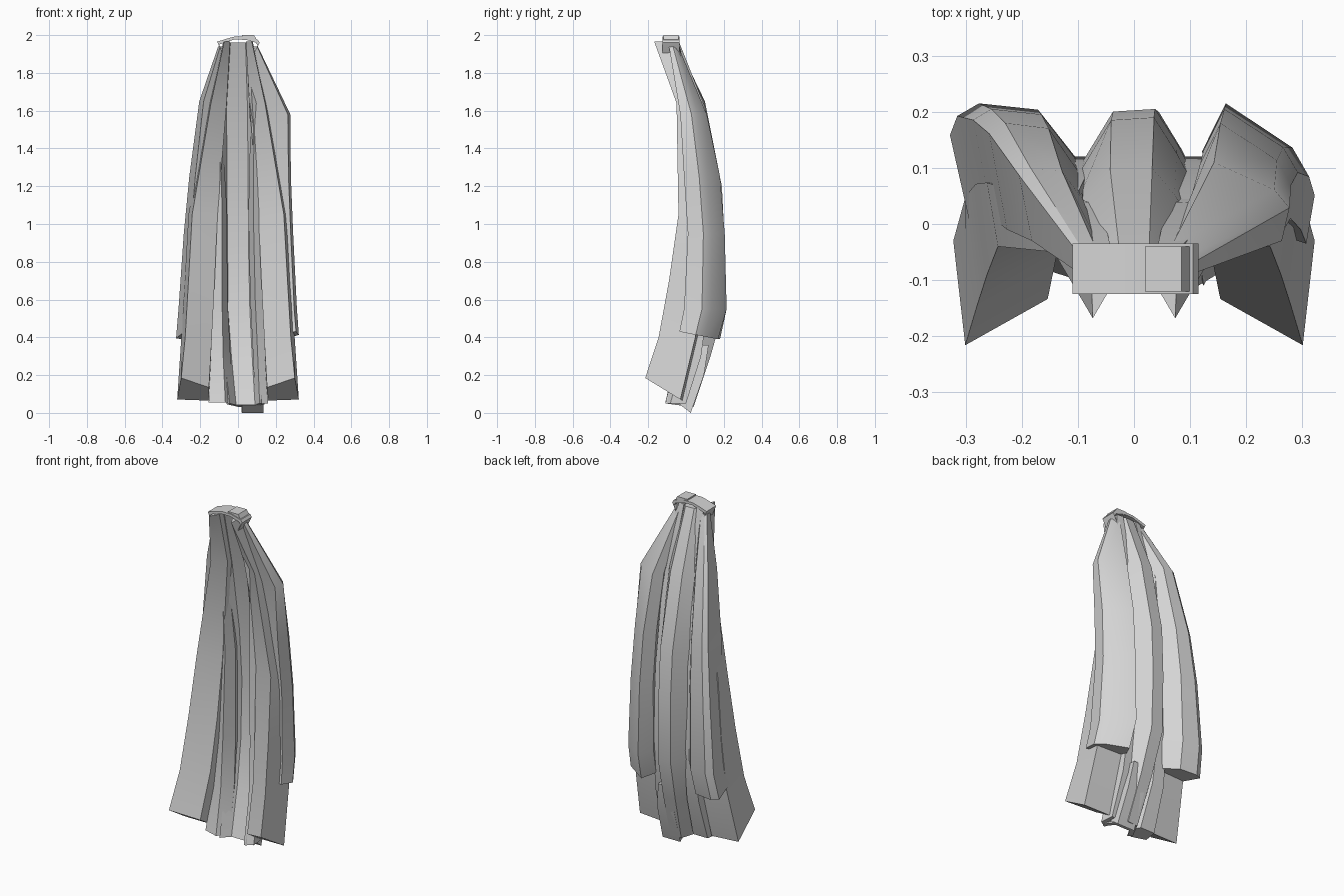
import bpy, bmesh, math

cloth = bpy.data.materials.new("grey cloth")
cloth.diffuse_color = (0.66, 0.66, 0.66, 1)


def finish(name, bm):
    bmesh.ops.recalc_face_normals(bm, faces=bm.faces)
    me = bpy.data.meshes.new(name)
    bm.to_mesh(me)
    bm.free()
    me.materials.append(cloth)
    ob = bpy.data.objects.new(name, me)
    bpy.context.collection.objects.link(ob)
    me.shade_smooth()
    me.set_sharp_from_angle(angle=math.radians(30))
    return ob


def fold(name, shape, levels, side=1, tilt=0.0):
    """Loft a unit cross-section through levels (z, x0, x1, y0, y1).
    The hem is tilted so that its front lies higher by tilt."""
    bm = bmesh.new()
    rings = []
    for i, (z, x0, x1, y0, y1) in enumerate(levels):
        t = tilt if i == len(levels) - 1 else 0
        rings.append([bm.verts.new((side * (x0 + u * (x1 - x0)),
                                    y0 + v * (y1 - y0), z + t * (1 - v)))
                      for u, v in shape])
    n = len(shape)
    for a, b in zip(rings, rings[1:]):
        for i in range(n):
            j = (i + 1) % n
            bm.faces.new((a[i], a[j], b[j], b[i]))
    bm.faces.new(rings[0])
    bm.faces.new(rings[-1])
    return finish(name, bm)


# front panels: wide flaps that kick forward at the hem
front_shape = [(0.88, 0), (0.05, 0.42), (0.05, 1), (1, 0.95)]
front_levels = [(1.965, 0.04, 0.078, -0.168, -0.04),
                (1.64, 0.055, 0.155, -0.05, 0.04),
                (1.05, 0.10, 0.262, -0.04, 0.08),
                (0.70, 0.115, 0.282, -0.09, 0.08),
                (0.40, 0.13, 0.30, -0.145, 0.06),
                (0.065, 0.145, 0.322, -0.216, -0.02)]
fold("front_panel_right", front_shape, front_levels, 1, 0.12)
fold("front_panel_left", front_shape, front_levels, -1, 0.12)

# rear side folds: drapes that stop well above the hem, the right one squarer at the shoulder
fold("rear_fold_right", [(0.1, 0.62), (0.3, 1), (0.86, 0.65), (1, 0.42), (0.93, 0), (0.2, 0.25)],
     [(1.94, 0.05, 0.105, -0.09, -0.04),
      (1.58, 0.085, 0.277, -0.03, 0.11),
      (1.25, 0.10, 0.28, -0.01, 0.18),
      (0.95, 0.105, 0.292, 0.01, 0.205),
      (0.55, 0.10, 0.312, -0.01, 0.215),
      (0.39, 0.11, 0.322, -0.035, 0.17)], 1, 0.04)
fold("rear_fold_left", [(0, 0.55), (0.33, 0.95), (0.82, 1), (1, 0.9), (0.8, 0), (0.2, 0.25)],
     [(1.94, 0.05, 0.105, -0.09, -0.04),
      (1.65, 0.09, 0.205, -0.03, 0.10),
      (1.25, 0.10, 0.258, -0.01, 0.18),
      (0.95, 0.105, 0.287, 0.01, 0.205),
      (0.55, 0.10, 0.315, -0.01, 0.215),
      (0.39, 0.11, 0.328, -0.035, 0.18)], -1, 0.04)

# centre back: broad ridge, hollow towards the front
fold("centre_back",
     [(0.33, 0.97), (0.67, 1), (0.85, 0.6), (1, 0.2), (0.92, 0), (0.75, 0.42), (0.25, 0.42),
      (0.08, 0), (0, 0.2)],
     [(1.96, -0.08, 0.08, -0.10, -0.035),
      (1.62, -0.115, 0.105, -0.02, 0.10),
      (1.20, -0.115, 0.11, 0.03, 0.19),
      (0.90, -0.11, 0.11, 0.05, 0.205),
      (0.55, -0.11, 0.12, 0.03, 0.20),
      (0.30, -0.09, 0.13, -0.02, 0.13),
      (0.03, -0.06, 0.14, -0.11, 0.04)], 1, 0.02)

# inner folds between the front panels and the centre back
inner_shape = [(0.35, 0), (0, 0.55), (0.2, 1), (0.9, 1), (1, 0.25)]
fold("inner_fold_right", inner_shape,
     [(1.92, 0.045, 0.08, -0.09, -0.05),
      (1.50, 0.065, 0.12, -0.015, 0.06),
      (1.05, 0.055, 0.13, -0.01, 0.11),
      (0.60, 0.065, 0.14, -0.02, 0.12),
      (0.30, 0.08, 0.15, -0.05, 0.08),
      (0.05, 0.09, 0.16, -0.11, 0.0)])
fold("inner_fold_left", inner_shape,
     [(1.92, 0.055, 0.09, -0.08, -0.05),
      (1.60, 0.09, 0.13, -0.01, 0.06),
      (1.10, 0.06, 0.13, 0.0, 0.11),
      (0.60, 0.055, 0.14, -0.02, 0.12),
      (0.30, 0.04, 0.15, -0.05, 0.08),
      (0.055, 0.02, 0.155, -0.11, 0.0)], -1)

# hem tail at the lowest point of the back
fold("hem_tail", [(0, 0), (1, 0), (1, 1), (0, 1)],
     [(0.36, 0.02, 0.10, 0.08, 0.12),
      (0.20, 0.01, 0.12, 0.03, 0.095),
      (0.0, 0.02, 0.135, -0.04, 0.025)], 1, 0.05)

# collar: arched strap open underneath
arch = [(-0.085, 1.905), (-0.11, 1.965), (-0.07, 1.978), (-0.02, 1.992), (0.04, 1.992),
        (0.105, 1.975), (0.115, 1.96), (0.09, 1.91)]
bm = bmesh.new()
rows = [[bm.verts.new((x * k, y, z - d)) for x, z in arch]
        for y, k, d in ((-0.125, 1, 0), (-0.035, 1, 0), (-0.035, 0.9, 0.015), (-0.125, 0.9, 0.015))]
for r in range(4):
    a, b = rows[r], rows[(r + 1) % 4]
    for i in range(len(arch) - 1):
        bm.faces.new((a[i], a[i + 1], b[i + 1], b[i]))
for i in (0, -1):
    bm.faces.new([row[i] for row in rows])
finish("collar", bm)

# small raised corner on the collar
fold("collar_tab", [(0, 0), (1, 0), (1, 1), (0, 1)],
     [(2.0, 0.02, 0.085, -0.12, -0.04), (1.975, 0.02, 0.1, -0.12, -0.04)])
